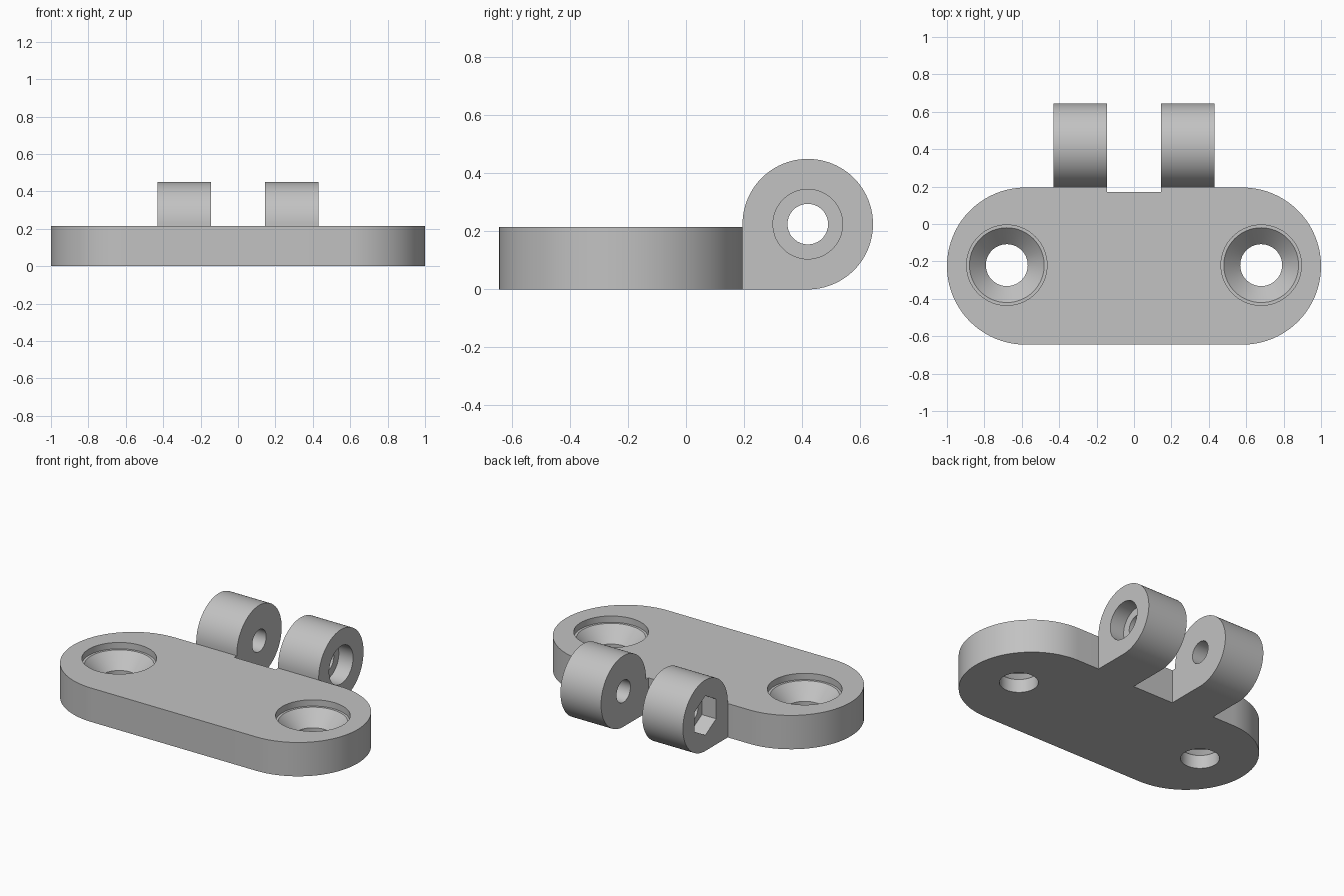
import bpy, bmesh
from math import pi, sin, cos, radians
from mathutils import Vector, Matrix

if "Cube" in bpy.data.objects:
    bpy.data.objects.remove(bpy.data.objects["Cube"], do_unlink=True)

grey = bpy.data.materials.new("light grey")
grey.use_nodes = True
GREY = (0.54, 0.54, 0.54, 1)
grey.diffuse_color = GREY
grey.node_tree.nodes["Principled BSDF"].inputs["Base Color"].default_value = GREY

PLATE_H = 0.215
HALF_Y, MID_Y = 0.42, -0.225          # plate half depth and centre line
HOLE_X, HOLE_Y = 0.68, -0.22          # screw holes
LUG_R, LUG_Y = 0.225, 0.42            # hinge lugs
LUG_IN, LUG_OUT = 0.145, 0.43


def arc(cx, cy, r, start, end, n):
    steps = [radians(start + (end - start) * i / n) for i in range(n + 1)]
    return [(cx + r * cos(a), cy + r * sin(a)) for a in steps]


def make_object(name, bm):
    bmesh.ops.recalc_face_normals(bm, faces=bm.faces)
    mesh = bpy.data.meshes.new(name)
    bm.to_mesh(mesh)
    bm.free()
    mesh.materials.append(grey)
    obj = bpy.data.objects.new(name, mesh)
    bpy.context.collection.objects.link(obj)
    return obj


def extrude(name, points, vector):
    """Closed 3D outline pushed along a vector."""
    bm = bmesh.new()
    face = bm.faces.new([bm.verts.new(p) for p in points])
    new = bmesh.ops.extrude_face_region(bm, geom=[face])["geom"]
    verts = [v for v in new if isinstance(v, bmesh.types.BMVert)]
    bmesh.ops.translate(bm, verts=verts, vec=Vector(vector))
    return make_object(name, bm)


def prism_x(name, outline, x0, x1):
    """Outline in the y-z plane, extruded along x."""
    return extrude(name, [(x0, y, z) for y, z in outline], (x1 - x0, 0, 0))


def lathe(name, profile, x, y, n=64):
    """Solid of revolution about a vertical axis from (radius, z) pairs."""
    bm = bmesh.new()
    rings = [[bm.verts.new((x + px, y + py, z))
              for px, py in arc(0, 0, r, 0, 360 - 360 / n, n - 1)]
             for r, z in profile]
    for low, high in zip(rings, rings[1:]):
        for i in range(n):
            j = (i + 1) % n
            bm.faces.new((low[i], low[j], high[j], high[i]))
    bm.faces.new(rings[0])
    bm.faces.new(rings[-1])
    return make_object(name, bm)


def cut(obj, cutters):
    for cutter in cutters:
        mod = obj.modifiers.new("cut", 'BOOLEAN')
        mod.operation = 'DIFFERENCE'
        mod.solver = 'EXACT'
        mod.object = cutter
    bpy.context.view_layer.update()
    graph = bpy.context.evaluated_depsgraph_get()
    mesh = bpy.data.meshes.new_from_object(obj.evaluated_get(graph))
    obj.modifiers.clear()
    obj.data = mesh
    for cutter in cutters:
        bpy.data.objects.remove(cutter, do_unlink=True)


# Base plate with rounded ends
end_x = 1 - HALF_Y
outline = (arc(end_x, MID_Y, HALF_Y, -90, 90, 40)
           + arc(-end_x, MID_Y, HALF_Y, 90, 270, 40))
plate = extrude("base_plate", [(x, y, 0) for x, y in outline], (0, 0, PLATE_H))

# Countersunk screw holes and the clearance notch between the lugs
sink = [(0.112, -0.1), (0.112, 0.085), (0.2, 0.175), (0.215, 0.175), (0.215, 0.3)]
cutters = [lathe("screw_hole_cutter", sink, s * HOLE_X, HOLE_Y) for s in (-1, 1)]
notch = [(0.17, -0.1), (0.3, -0.1), (0.3, 0.4), (0.17, 0.4)]
cutters.append(prism_x("notch_cutter", notch, -LUG_IN, LUG_IN))
cut(plate, cutters)

# Hinge lugs: round eye with a square foot, bore, and a bolt head or nut pocket
back = LUG_Y - LUG_R
lug_outline = [(back, 0)] + arc(LUG_Y, LUG_R, LUG_R, -90, 180, 72)
bore = arc(LUG_Y, LUG_R, 0.07, 0, 350, 35)
head_pocket = arc(LUG_Y, LUG_R, 0.12, 0, 354, 59)
nut_pocket = arc(LUG_Y, LUG_R, 0.125, 30, 330, 5)
parts = [plate]
for name, side, pocket in (("left_lug", 1, head_pocket), ("right_lug", -1, nut_pocket)):
    lug = prism_x(name, lug_outline, side * LUG_IN, side * LUG_OUT)
    cut(lug, [prism_x("bore_cutter", bore, 0, side),
              prism_x("pocket_cutter", pocket, side * (LUG_OUT - 0.1), side)])
    parts.append(lug)

# Smooth the round walls, keep the edges sharp
for obj in bpy.context.view_layer.objects:
    obj.select_set(obj in parts)
bpy.context.view_layer.objects.active = plate
bpy.ops.object.shade_smooth_by_angle(angle=radians(25))
